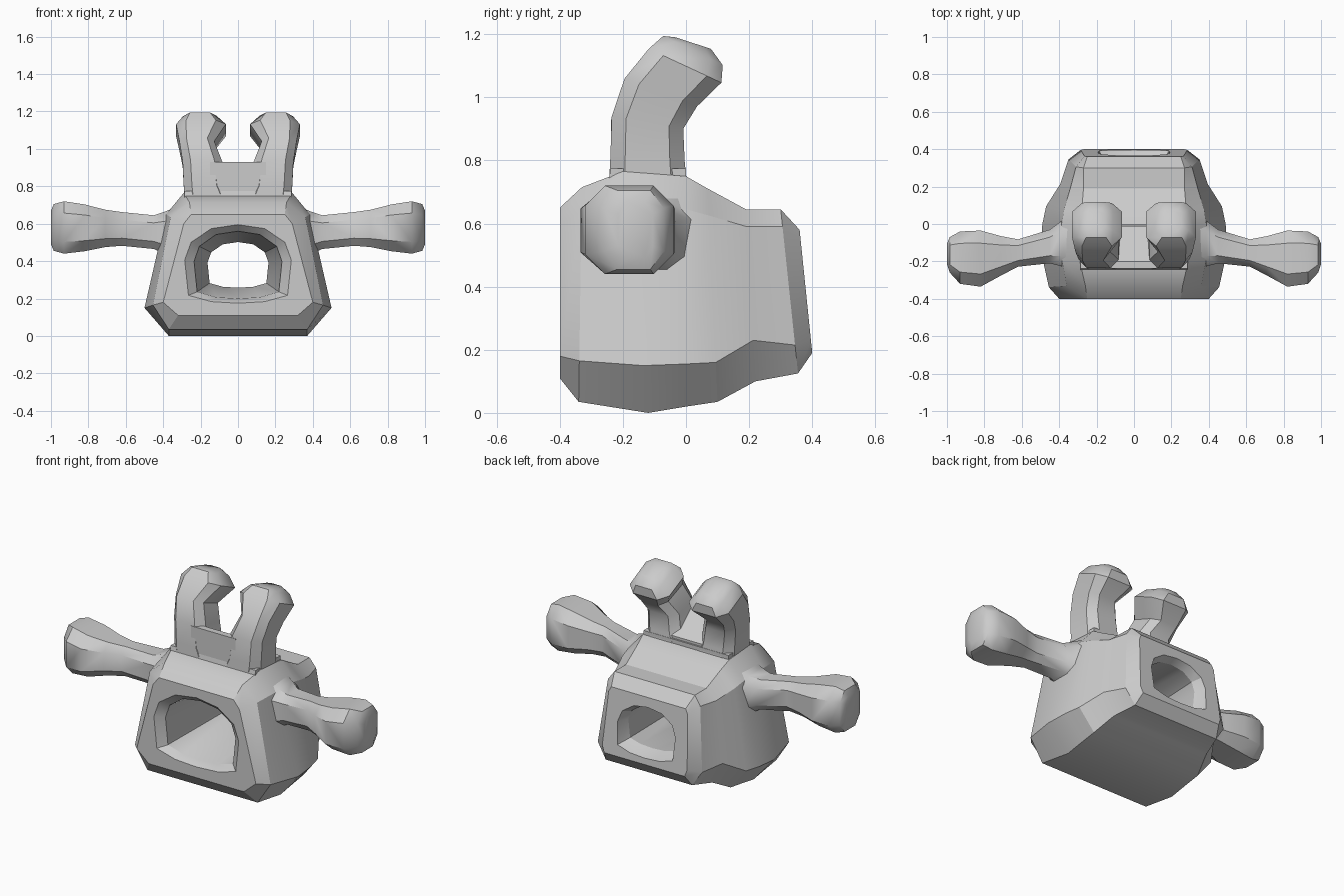
import bpy, bmesh, math
from mathutils import Vector

if "Cube" in bpy.data.objects:
    bpy.data.objects.remove(bpy.data.objects["Cube"])


def loft(name, rings, angle=32):
    """Skin a list of closed rings and cap both ends."""
    bm = bmesh.new()
    loops = [[bm.verts.new(p) for p in ring] for ring in rings]
    n = len(loops[0])
    for a, b in zip(loops, loops[1:]):
        for i in range(n):
            j = (i + 1) % n
            bm.faces.new((a[i], a[j], b[j], b[i]))
    bm.faces.new(loops[0])
    bm.faces.new(loops[-1])
    bmesh.ops.recalc_face_normals(bm, faces=bm.faces)
    mesh = bpy.data.meshes.new(name)
    bm.to_mesh(mesh)
    bm.free()
    ob = bpy.data.objects.new(name, mesh)
    bpy.context.collection.objects.link(ob)
    smooth(ob, angle)
    return ob


def smooth(ob, angle):
    bpy.ops.object.select_all(action='DESELECT')
    ob.select_set(True)
    bpy.context.view_layer.objects.active = ob
    bpy.ops.object.shade_smooth_by_angle(angle=math.radians(angle))


def octagon(c, u, v, cut=0.45):
    """Chamfered rectangle around c with half-axes u and v."""
    k = 1 - cut
    pts = [(1, -k), (1, k), (k, 1), (-k, 1), (-1, k), (-1, -k), (-k, -1), (k, -1)]
    return [Vector(c) + Vector(u) * a + Vector(v) * b for a, b in pts]


def mirror_ring(half):
    return half + [(-x, y, z) for x, y, z in reversed(half)]


# Body: y of (bottom, top), then bottom, waist, shoulder and top corners (x, z)
sections = [
    (-.40, -.40, (.32, .11), (.40, .18), (.29, .60), (.25, .65)),
    (-.34, -.33, (.37, .035), (.455, .165), (.36, .635), (.26, .715)),
    (-.12, -.20, (.37, 0), (.50, .15), (.385, .65), (.29, .765)),
    (.00, .00, (.37, .02), (.49, .155), (.385, .645), (.29, .75)),
    (.10, .07, (.37, .035), (.47, .16), (.375, .625), (.28, .71)),
    (.22, .19, (.33, .10), (.395, .23), (.34, .59), (.27, .645)),
    (.355, .30, (.29, .125), (.35, .215), (.31, .59), (.27, .645)),
    (.40, .36, (.27, .19), (.285, .23), (.265, .55), (.25, .58)),
]
rings = []
for y0, y1, *pts in sections:
    z0, z1 = pts[0][1], pts[-1][1]
    rings.append(mirror_ring([(x, y0 + (y1 - y0) * (z - z0) / (z1 - z0), z)
                              for x, z in pts]))
body = loft("body", rings, 28)

# Tunnel cut through the body from front to back
arch = [(0, 1), (.5, .9), (.88, .55), (1, .1), (.93, -.8), (.5, -.96), (0, -1)]
tunnel = []
for y, cz, hx, hz in [(-.45, .385, .347, .247), (-.40, .385, .285, .21), (-.36, .38, .235, .18),
                      (.32, .38, .163, .122), (.37, .38, .19, .145), (.45, .38, .22, .17)]:
    half = [(a * hx, y, cz + b * hz) for a, b in arch]
    tunnel.append(half + [(-x, yy, z) for x, yy, z in reversed(half[1:-1])])
cutter = loft("tunnel_cutter", tunnel)
cutter.hide_render = True
mod = body.modifiers.new("tunnel", 'BOOLEAN')
mod.operation = 'DIFFERENCE'
mod.solver = 'EXACT'
mod.object = cutter
bpy.context.view_layer.objects.active = body
bpy.ops.object.modifier_apply(modifier=mod.name)
bpy.data.objects.remove(cutter)
smooth(body, 28)

# Arms: x, centre y, centre z, half depth, half height
arm = [(.33, -.10, .55, .15, .14), (.39, -.105, .55, .12, .115), (.45, -.12, .555, .09, .09),
       (.62, -.155, .572, .073, .09), (.71, -.17, .575, .105, .10), (.82, -.185, .578, .15, .125),
       (.93, -.18, .58, .14, .14), (.985, -.165, .58, .095, .125), (1.0, -.16, .58, .055, .09)]
# Horns: centre x, y, z, half width, half depth, backward tilt
horn = [(.155, -.12, .71, .135, .125, 0), (.18, -.122, .80, .11, .118, 2),
        (.19, -.122, .92, .106, .115, 10), (.22, -.08, 1.015, .093, .123, 21),
        (.198, -.003, 1.10, .133, .127, 25), (.203, .022, 1.148, .09, .105, 26),
        (.205, .022, 1.172, .05, .06, 18)]
for side, s in (("right", 1), ("left", -1)):
    loft(side + "_arm", [octagon((s * x, y, z), (0, hy, 0), (0, 0, hz))
                         for x, y, z, hy, hz in arm], 40)
    rings = []
    for x, y, z, hx, hd, t in horn:
        t = math.radians(t)
        rings.append(octagon((s * x, y, z), (hx, 0, 0),
                             (0, hd * math.cos(t), -hd * math.sin(t)), .4))
    loft(side + "_horn", rings, 38)

# Sloped web joining the horns, plus the flat front of their shared base
web = [(-.238, .74), (-.238, .93), (-.20, .93), (-.01, .79), (-.01, .74)]
loft("horn_web", [[(x, y, z) for y, z in web] for x in (-.15, .15)])
loft("horn_base", [[(s, -.245, .74), (s, -.0, .74), (s, -.0, .775), (s, -.238, .775)]
                   for s in (-.285, .285)])
